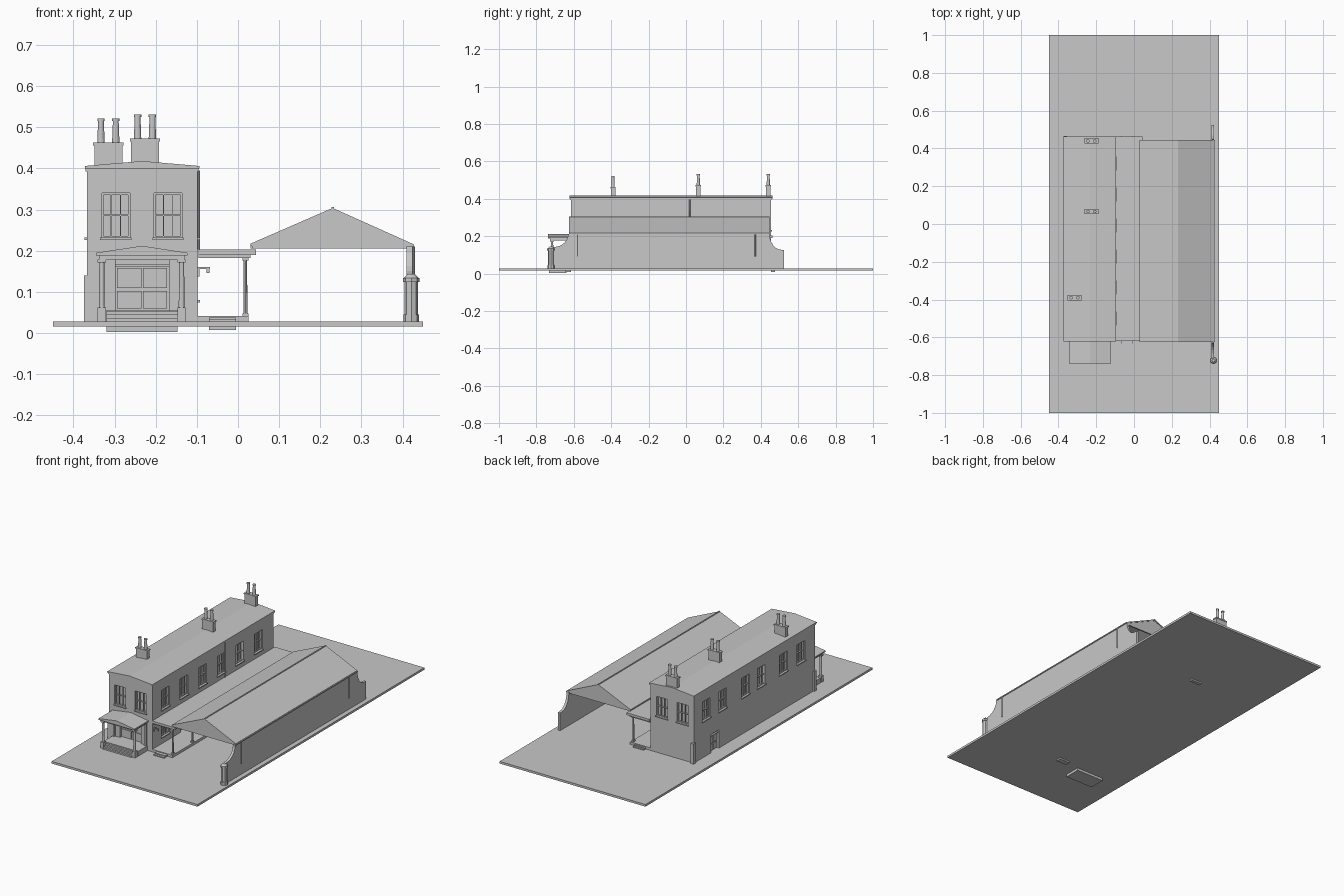
import bpy, bmesh, math
from mathutils import Matrix

old = bpy.data.objects.get("Cube")
if old:
    bpy.data.objects.remove(old)

stone = bpy.data.materials.new("plain_grey")
stone.use_nodes = True
GREY = (0.58, 0.58, 0.58, 1)
stone.diffuse_color = GREY
stone.node_tree.nodes["Principled BSDF"].inputs["Base Color"].default_value = GREY


def finish(name, bm):
    bmesh.ops.recalc_face_normals(bm, faces=bm.faces)
    mesh = bpy.data.meshes.new(name)
    bm.to_mesh(mesh)
    bm.free()
    mesh.materials.append(stone)
    obj = bpy.data.objects.new(name, mesh)
    bpy.context.collection.objects.link(obj)
    return obj


def boxes(name, bounds):
    """One object from boxes given as x0, x1, y0, y1, z0, z1."""
    bm = bmesh.new()
    for x0, x1, y0, y1, z0, z1 in bounds:
        m = Matrix.Translation(((x0 + x1) / 2, (y0 + y1) / 2, (z0 + z1) / 2))
        m = m @ Matrix.Diagonal((abs(x1 - x0), abs(y1 - y0), z1 - z0, 1))
        bmesh.ops.create_cube(bm, size=1, matrix=m)
    return finish(name, bm)


def prism(name, points, a, b, along="y"):
    """Extrude an (x, z) profile along y, or a (y, z) profile along x."""
    bm = bmesh.new()
    def ring(t):
        return [bm.verts.new((p, t, z) if along == "y" else (t, p, z)) for p, z in points]
    first, last = ring(a), ring(b)
    bm.faces.new(first)
    bm.faces.new(last)
    for i in range(len(points)):
        j = (i + 1) % len(points)
        bm.faces.new((first[i], first[j], last[j], last[i]))
    return finish(name, bm)


def columns(name, items, sides=12):
    """One object from upright cones given as x, y, z0, z1, r0, r1."""
    bm = bmesh.new()
    for x, y, z0, z1, r0, r1 in items:
        bmesh.ops.create_cone(bm, cap_ends=True, segments=sides, radius1=r0, radius2=r1,
                              depth=z1 - z0, matrix=Matrix.Translation((x, y, (z0 + z1) / 2)))
    return finish(name, bm)


# Ground slab and house limits
GROUND = 0.028
X0, X1, Y0, Y1 = -0.367, -0.098, -0.615, 0.455
boxes("ground_slab", [(-0.45, 0.45, -1, 1, 0.016, GROUND)])


def on_face(side, u0, u1, d0, d1, z0, z1):
    """Box on a house face: u runs along the face, d points outward."""
    return {"front": (u0, u1, Y0 - d1, Y0 - d0, z0, z1),
            "back": (u0, u1, Y1 + d0, Y1 + d1, z0, z1),
            "right": (X0 - d1, X0 - d0, u0, u1, z0, z1),
            "left": (X1 + d0, X1 + d1, u0, u1, z0, z1)}[side]


cuts, frames, sills, doors = [], [], [], []
DEEP = 0.014


def window(side, u, z0, z1, w=0.068):
    a, b, mid, t = u - w / 2, u + w / 2, (z0 + z1) / 2, 0.004
    def add(p, q, lo, hi):
        frames.append(on_face(side, p, q, -DEEP - 0.001, -0.006, lo, hi))
    cuts.append(on_face(side, a, b, -DEEP, 0.02, z0, z1))
    add(a, a + t, z0, z1)
    add(b - t, b, z0, z1)
    for z in (z0, mid - t / 2, z1 - t):
        add(a + t, b - t, z, z + t)
    for k in (1, 2):
        c = a + w * k / 3
        add(c - 0.001, c + 0.001, z0, z1)
    sills.append(on_face(side, a - 0.004, b + 0.004, -0.003, 0.006, z0 - 0.006, z0))


def door(side, u, w, z0, z1):
    a, b = u - w / 2, u + w / 2
    cuts.append(on_face(side, a, b, -DEEP, 0.02, z0, z1))
    doors.append(on_face(side, a, b, -DEEP - 0.001, -0.004, z1 - 0.016, z1 - 0.012))
    for p, q in ((a + 0.004, u - 0.002), (u + 0.002, b - 0.004)):
        for lo, hi in ((0.04, 0.38), (0.44, 0.84)):
            h = z1 - z0
            doors.append(on_face(side, p, q, -DEEP - 0.001, -0.009, z0 + h * lo, z0 + h * hi))


# Upper windows on all four sides
for side in ("front", "back"):
    for x in (-0.297, -0.17):
        window(side, x, 0.232, 0.34)
for y in (-0.49, -0.335, -0.14, 0.0, 0.2, 0.345):
    window("right", y, 0.232, 0.34)
for i in range(6):
    window("left", -0.5 + i * 0.164, 0.232, 0.34)

# Ground floor doors and windows
door("front", -0.233, 0.13, 0.055, 0.178)
door("right", 0.27, 0.07, GROUND, 0.13)
for i in range(6):
    y = -0.5 + i * 0.164
    if i % 2:
        door("left", y, 0.064, 0.042, 0.155)
    else:
        window("left", y, 0.08, 0.155)

# House body with the openings cut in
house = boxes("house_walls", [(X0, X1, Y0, Y1, GROUND, 0.402)])
cutter = boxes("opening_cutters", cuts)
cutter.hide_render = True
cut = house.modifiers.new("openings", "BOOLEAN")
cut.operation, cut.solver, cut.object = "DIFFERENCE", "EXACT", cutter
bpy.context.view_layer.update()
carved = bpy.data.meshes.new_from_object(house.evaluated_get(bpy.context.evaluated_depsgraph_get()))
house.modifiers.clear()
house.data = carved
bpy.data.objects.remove(cutter)
boxes("window_frames", frames)
boxes("window_sills", sills)
boxes("door_panels", doors)

# Low gabled house roof with a cornice
prism("house_roof", [(-0.372, 0.4), (-0.094, 0.4), (-0.094, 0.406), (-0.233, 0.418),
                     (-0.372, 0.406)], -0.622, 0.462)
boxes("cornice", [(X0 - 0.003, X1 + 0.002, Y0 - 0.003, Y1 + 0.003, 0.393, 0.4)])
boxes("corner_piers", [(-0.374, -0.355, y - 0.01, y + 0.01, GROUND, 0.14) for y in (-0.607, 0.456)])

# Chimney stacks and pots
stacks, pots = [], []
for x, y, top in ((-0.315, -0.39, 0.463), (-0.226, 0.066, 0.473), (-0.226, 0.44, 0.473)):
    stacks.append((x - 0.034, x + 0.034, y - 0.012, y + 0.012, 0.39, top - 0.007))
    stacks.append((x - 0.037, x + 0.037, y - 0.014, y + 0.014, top - 0.007, top))
    for px in (x - 0.018, x + 0.018):
        pots.append((px, y, top, top + 0.052, 0.009, 0.007))
        pots.append((px, y, top + 0.052, top + 0.058, 0.009, 0.009))
boxes("chimney_stacks", stacks)
columns("chimney_pots", pots)

# Entrance porch with steps, columns and pediment
boxes("porch_floor", [(-0.34, -0.127, -0.7, Y0, GROUND, 0.055)])
boxes("porch_steps", [(-0.32, -0.147, -0.732 + i * 0.011, -0.64, 0.002, 0.036 + i * 0.0085)
                      for i in range(3)])
boxes("porch_lintel", [(-0.338, -0.13, -0.726, -0.708, 0.178, 0.19)] +
      [(x - 0.006, x + 0.006, -0.71, Y0, 0.178, 0.19) for x in (-0.331, -0.137)])
prism("porch_roof", [(-0.345, 0.188), (-0.123, 0.188), (-0.123, 0.195), (-0.233, 0.212),
                     (-0.345, 0.195)], -0.738, Y0)
shafts, blocks = [], []
for x in (-0.331, -0.137):
    shafts.append((x, -0.716, GROUND, 0.176, 0.0075, 0.006))
    for lo, hi in ((GROUND, 0.062), (0.172, 0.179)):
        blocks.append((x - 0.01, x + 0.01, -0.726, -0.706, lo, hi))
    blocks.append((x - 0.006, x + 0.006, Y0 - 0.008, Y0, 0.055, 0.18))
columns("porch_columns", shafts)
boxes("porch_column_blocks", blocks)

# Platform with end steps, flat canopy and posts
boxes("platform", [(X1, 0.026, Y0, Y1, GROUND, 0.042)])
steps = []
for i in range(2):
    steps.append((-0.07, -0.005, -0.645 + i * 0.012, Y0, 0.008, 0.033 + i * 0.005))
    steps.append((-0.07, -0.005, Y1, 0.475 - i * 0.01, 0.008, 0.033 + i * 0.005))
boxes("platform_steps", steps)
boxes("canopy_roof", [(-0.096, 0.044, -0.62, 0.462, 0.19, 0.203),
                      (-0.096, 0.03, -0.612, 0.455, 0.182, 0.19)])
post_rows = [-0.6 + i * 0.173 for i in range(7)]
columns("canopy_posts", [(0.018, y, 0.042, 0.184, 0.005, 0.004) for y in post_rows], 8)
boxes("post_blocks", [(0.011, 0.025, y - 0.007, y + 0.007, lo, lo + 0.006)
                      for y in post_rows for lo in (0.042, 0.176)])
boxes("wall_lamp", [(X1, -0.068, -0.602, -0.598, 0.156, 0.16),
                    (X1, X1 + 0.004, -0.603, -0.597, 0.138, 0.16),
                    (-0.077, -0.069, -0.604, -0.596, 0.146, 0.156)])

# Train shed: two roof slopes, closed gables and tie beams
prism("shed_roof", [(0.03, 0.21), (0.23, 0.297), (0.424, 0.21), (0.424, 0.217),
                    (0.23, 0.304), (0.03, 0.217)], -0.625, 0.446)
for name, y in (("front_gable", -0.622), ("back_gable", 0.435)):
    prism(name, [(0.034, 0.206), (0.42, 0.206), (0.42, 0.213), (0.23, 0.299), (0.034, 0.213)],
          y, y + 0.008)
boxes("tie_beams", [(0.03, 0.42, y - 0.004, y + 0.004, 0.206, 0.214) for y in post_rows[1:-1]])
boxes("ridge_cap", [(0.227, 0.233, -0.625, 0.446, 0.301, 0.306)])

# Long side wall with swept ends
def sweep(ya, za, yb, zb):
    """Quarter curve, concave toward the outer top corner."""
    return [(yb + (ya - yb) * math.sin(t), za + (zb - za) * (1 - math.cos(t)))
            for t in (i * math.pi / 12 for i in range(7))]

front_end = [(y, z) for y, z in sweep(-0.705, 0.142, -0.63, 0.212)]
back_end = [(y, z) for y, z in sweep(0.51, 0.127, 0.447, 0.212)]
profile = [(-0.725, GROUND), (-0.725, 0.134), (-0.705, 0.142)]
profile += [(-0.705 + 0.075 * math.sin(a), 0.212 - 0.07 * math.cos(a))
            for a in (i * math.pi / 12 for i in range(1, 7))]
profile += [(0.51 - 0.063 * math.cos(a), 0.212 - 0.085 * math.sin(a))
            for a in (i * math.pi / 12 for i in range(7))]
profile += [(0.525, 0.127), (0.525, GROUND)]
prism("side_wall", profile, 0.41, 0.424, "x")
columns("wall_end_pier", [(0.421, -0.722, GROUND, 0.045, 0.019, 0.019),
                          (0.421, -0.722, 0.045, 0.124, 0.016, 0.016),
                          (0.421, -0.722, 0.124, 0.134, 0.02, 0.02),
                          (0.421, -0.722, 0.134, 0.144, 0.018, 0.008)], 8)
boxes("gutters", [(0.42, 0.428, -0.625, 0.446, 0.209, 0.215)])
columns("drainpipes", [(0.427, y, 0.09, 0.21, 0.003, 0.003) for y in (-0.58, 0.37)] +
        [(X1 + 0.003, 0.02, 0.203, 0.395, 0.003, 0.003)], 8)
